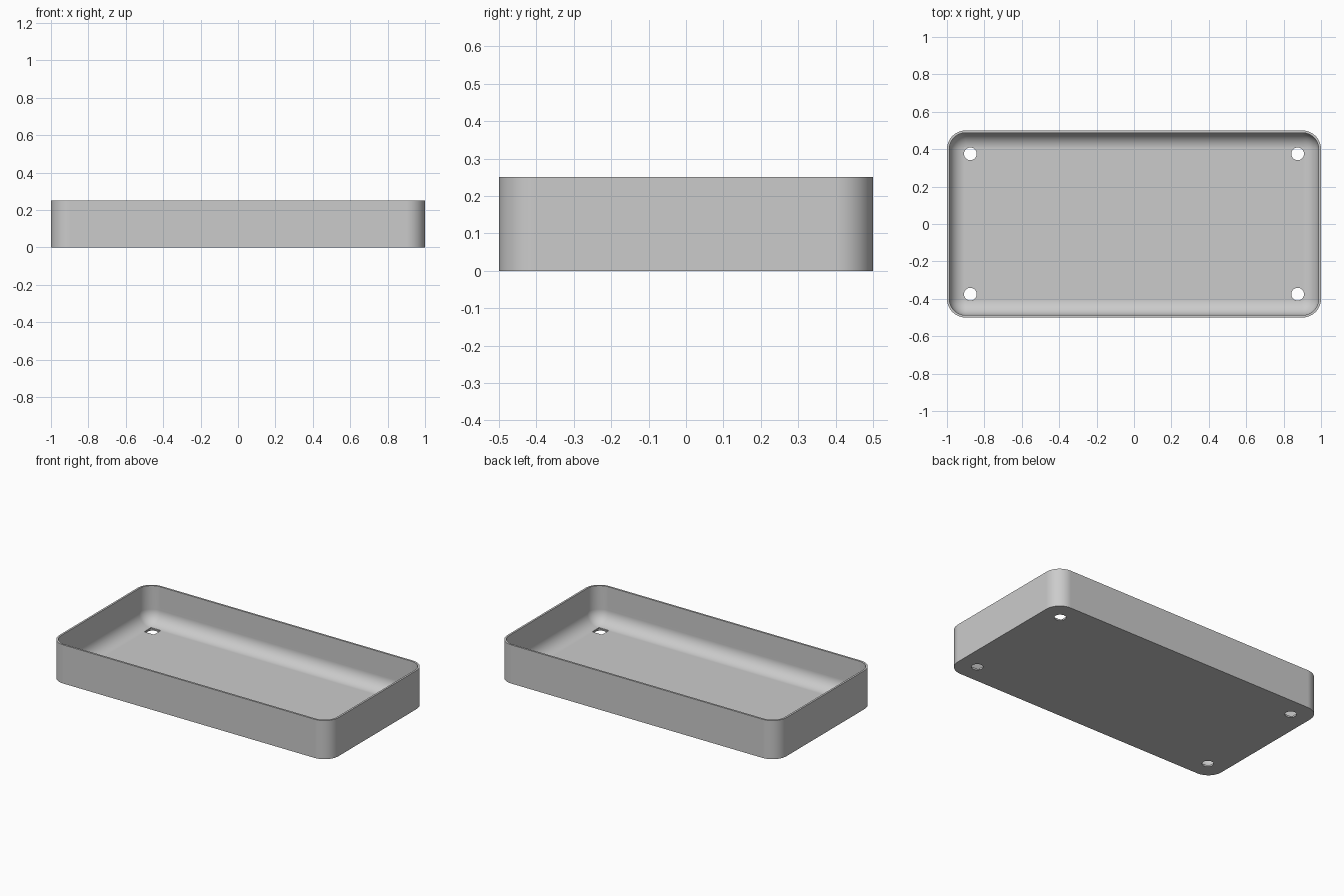
import bpy, bmesh
from math import sin, cos, pi

cube = bpy.data.objects.get("Cube")
if cube:
    bpy.data.objects.remove(cube, do_unlink=True)

LENGTH, WIDTH, HEIGHT = 2.0, 1.0, 0.25
CORNER, WALL, FLOOR, FILLET = 0.1, 0.0125, 0.0125, 0.085
STEPS = 12

grey = bpy.data.materials.new("light_grey")
grey.use_nodes = True
colour = (0.6, 0.6, 0.6, 1)
grey.diffuse_color = colour
grey.node_tree.nodes["Principled BSDF"].inputs["Base Color"].default_value = colour


def rounded_ring(bm, inset, z):
    """Ring of vertices around a rounded rectangle."""
    radius = CORNER - inset
    ring = []
    for i, (sx, sy) in enumerate([(1, 1), (-1, 1), (-1, -1), (1, -1)]):
        for k in range(STEPS + 1):
            a = (i + k / STEPS) * pi / 2
            ring.append(bm.verts.new((sx * (LENGTH / 2 - CORNER) + radius * cos(a),
                                      sy * (WIDTH / 2 - CORNER) + radius * sin(a), z)))
    return ring


# Tray section: outer wall, rim, inner wall and the fillet down to the floor
profile = [(0, 0), (0, HEIGHT), (WALL, HEIGHT)]
for k in range(STEPS + 1):
    a = k / STEPS * pi / 2
    profile.append((WALL + FILLET * (1 - cos(a)), FLOOR + FILLET * (1 - sin(a))))

bm = bmesh.new()
rings = [rounded_ring(bm, inset, z) for inset, z in profile]
for low, high in zip(rings, rings[1:]):
    for i in range(len(low)):
        j = (i + 1) % len(low)
        bm.faces.new((low[i], low[j], high[j], high[i]))
bm.faces.new(rings[0][::-1])
bm.faces.new(rings[-1])
bmesh.ops.recalc_face_normals(bm, faces=bm.faces)
mesh = bpy.data.meshes.new("tray")
bm.to_mesh(mesh)
bm.free()
mesh.materials.append(grey)
tray = bpy.data.objects.new("tray", mesh)
bpy.context.collection.objects.link(tray)


def cut(cutter):
    """Subtract a helper from the tray, then remove it."""
    cutter.hide_render = True
    cutter.data.materials.append(grey)
    mod = tray.modifiers.new("cut", 'BOOLEAN')
    mod.operation, mod.solver, mod.object = 'DIFFERENCE', 'EXACT', cutter
    bpy.context.view_layer.objects.active = tray
    bpy.ops.object.modifier_apply(modifier=mod.name)
    bpy.data.objects.remove(cutter, do_unlink=True)


# Round screw holes with shallow square pockets above them
for x in (-0.875, 0.875):
    for y in (-0.375, 0.375):
        bpy.ops.mesh.primitive_cube_add(size=0.07, location=(x, y, 0.041))
        cut(bpy.context.object)
        bpy.ops.mesh.primitive_cylinder_add(vertices=24, radius=0.034, depth=0.1,
                                            location=(x, y, 0))
        cut(bpy.context.object)

# Smooth curves with crisp edges
bpy.ops.object.select_all(action='DESELECT')
tray.select_set(True)
bpy.context.view_layer.objects.active = tray
bpy.ops.object.shade_smooth_by_angle(angle=pi / 6)
weighted = tray.modifiers.new("flat_panels", 'WEIGHTED_NORMAL')
weighted.keep_sharp = True
